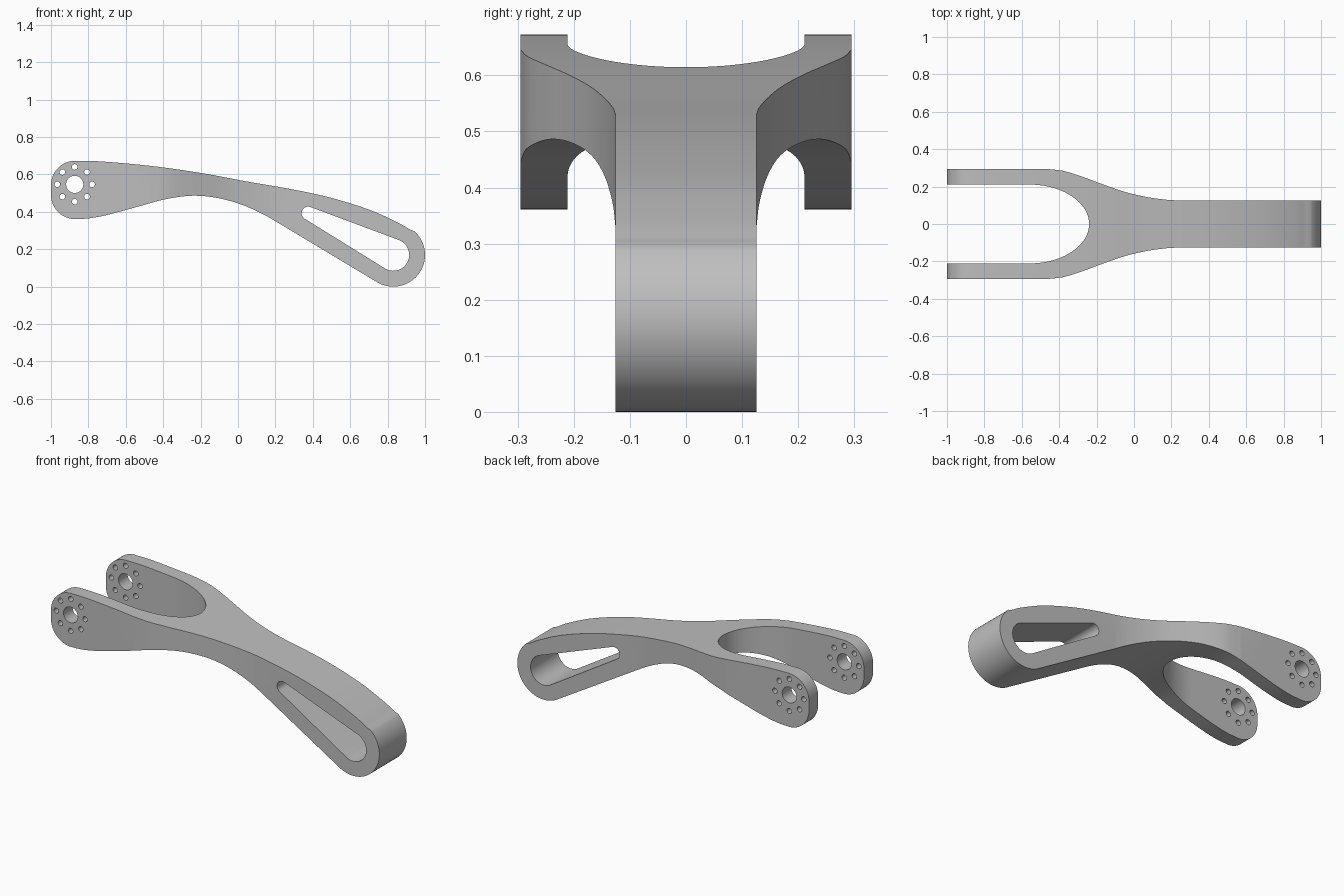
import bpy
import bmesh
from math import sin, cos, pi, radians, atan2, asin, hypot
from mathutils import Vector

if "Cube" in bpy.data.objects:
    bpy.data.objects.remove(bpy.data.objects["Cube"], do_unlink=True)

grey = bpy.data.materials.new("satin_grey")
grey.use_nodes = True
colour = (0.52, 0.52, 0.52, 1)
grey.diffuse_color = colour
grey.node_tree.nodes["Principled BSDF"].inputs["Base Color"].default_value = colour


def arc(cx, cy, rx, ry, start, end, steps=16):
    """Points along an elliptical arc, angles in degrees."""
    angles = [radians(start + (end - start) * i / steps) for i in range(steps + 1)]
    return [(cx + rx * cos(a), cy + ry * sin(a)) for a in angles]


def spline(points, steps=6):
    """Smooth curve through the given points."""
    p = [Vector(q) for q in points]
    p = [2 * p[0] - p[1]] + p + [2 * p[-1] - p[-2]]
    out = []
    for a, b, c, d in zip(p, p[1:], p[2:], p[3:]):
        for i in range(steps):
            t = i / steps
            out.append(tuple(0.5 * (2 * b + (c - a) * t + (2 * a - 5 * b + 4 * c - d) * t * t
                                    + (3 * b - a - 3 * c + d) * t ** 3)))
    return out + [tuple(p[-2])]


def prism(name, outline, along, low, high):
    """Extrude a closed outline along y (side outline) or z (plan outline)."""
    bm = bmesh.new()
    clean = [q for i, q in enumerate(outline)
             if hypot(q[0] - outline[i - 1][0], q[1] - outline[i - 1][1]) > 1e-4]
    place = (lambda u, v: (u, low, v)) if along == "y" else (lambda u, v: (u, v, low))
    face = bm.faces.new([bm.verts.new(place(u, v)) for u, v in clean])
    grown = bmesh.ops.extrude_face_region(bm, geom=[face])["geom"]
    shift = (0, high - low, 0) if along == "y" else (0, 0, high - low)
    bmesh.ops.translate(bm, vec=shift, verts=[g for g in grown if isinstance(g, bmesh.types.BMVert)])
    bmesh.ops.recalc_face_normals(bm, faces=bm.faces)
    mesh = bpy.data.meshes.new(name)
    bm.to_mesh(mesh)
    bm.free()
    mesh.materials.append(grey)
    obj = bpy.data.objects.new(name, mesh)
    bpy.context.collection.objects.link(obj)
    return obj


def apply_boolean(target, tool, operation):
    mod = target.modifiers.new(tool.name, "BOOLEAN")
    mod.operation = operation
    mod.solver = "EXACT"
    mod.object = tool
    bpy.context.view_layer.objects.active = target
    bpy.ops.object.modifier_apply(modifier=mod.name)
    bpy.data.objects.remove(tool, do_unlink=True)


# Side outline: curved back, round nose, hollowed belly, rounded fork end
back = spline([(-0.87, 0.673), (-0.74, 0.67), (-0.47, 0.646), (-0.2, 0.608), (0.06, 0.56),
               (0.28, 0.522), (0.49, 0.477), (0.7, 0.412), (0.85, 0.345), (0.92, 0.305)])
nose = arc(0.83, 0.17, 0.17, 0.17, 48, -121.5, 40)
belly = spline([(0.74, 0.026), (0.28, 0.302), (0.14, 0.384), (0.01, 0.442), (-0.12, 0.476),
                (-0.25, 0.486), (-0.39, 0.467), (-0.52, 0.432), (-0.685, 0.387),
                (-0.79, 0.366), (-0.87, 0.361)])
fork_end = arc(-0.87, 0.491, 0.13, 0.13, 270, 180) + arc(-0.87, 0.543, 0.13, 0.13, 180, 90)
arm = prism("forked_arm", back + nose + belly + fork_end, "y", -0.5, 0.5)

# Plan outline: slim body flaring into a two-pronged fork, mirrored in y
flank = [(-1.1, 0.295)] + spline([(-0.47, 0.295), (-0.37, 0.282), (-0.26, 0.247), (-0.18, 0.217),
                                  (-0.05, 0.172), (0.06, 0.146), (0.16, 0.131), (0.23, 0.126)])
flank.append((1.1, 0.126))
mirrored = [(x, -y) for x, y in reversed(flank)]
crotch = [(-1.1, -0.211)] + arc(-0.56, 0, 0.32, 0.211, -90, 90, 48) + [(-1.1, 0.211)]
plan = prism("plan_shape", flank + mirrored + crotch, "z", -0.2, 1)
apply_boolean(arm, plan, "INTERSECT")

# Tapered slot through the body
x0, z0, r0 = 0.375, 0.393, 0.035
x1, z1, r1 = 0.83, 0.17, 0.085
axis = atan2(z1 - z0, x1 - x0) * 180 / pi
lean = asin((r1 - r0) / hypot(x1 - x0, z1 - z0)) * 180 / pi
slot = (arc(x1, z1, r1, r1, axis - 90 - lean, axis + 90 + lean, 32)
        + arc(x0, z0, r0, r0, axis + 90 + lean, axis + 270 - lean, 16))
apply_boolean(arm, prism("slot", slot, "y", -0.6, 0.6), "DIFFERENCE")

# Axle hole and ring of bolt holes through both prongs
hub_x, hub_z = -0.873, 0.547
holes = [(hub_x, hub_z, 0.046)]
holes += [(hub_x + 0.093 * cos(i * pi / 4), hub_z + 0.093 * sin(i * pi / 4), 0.015) for i in range(8)]
for x, z, r in holes:
    apply_boolean(arm, prism("hole", arc(x, z, r, r, 0, 360, 28)[:-1], "y", -0.6, 0.6), "DIFFERENCE")

# Smooth the curved walls, keep the rims crisp
bpy.ops.object.select_all(action="DESELECT")
arm.select_set(True)
bpy.context.view_layer.objects.active = arm
bpy.ops.object.shade_smooth_by_angle(angle=radians(30))
